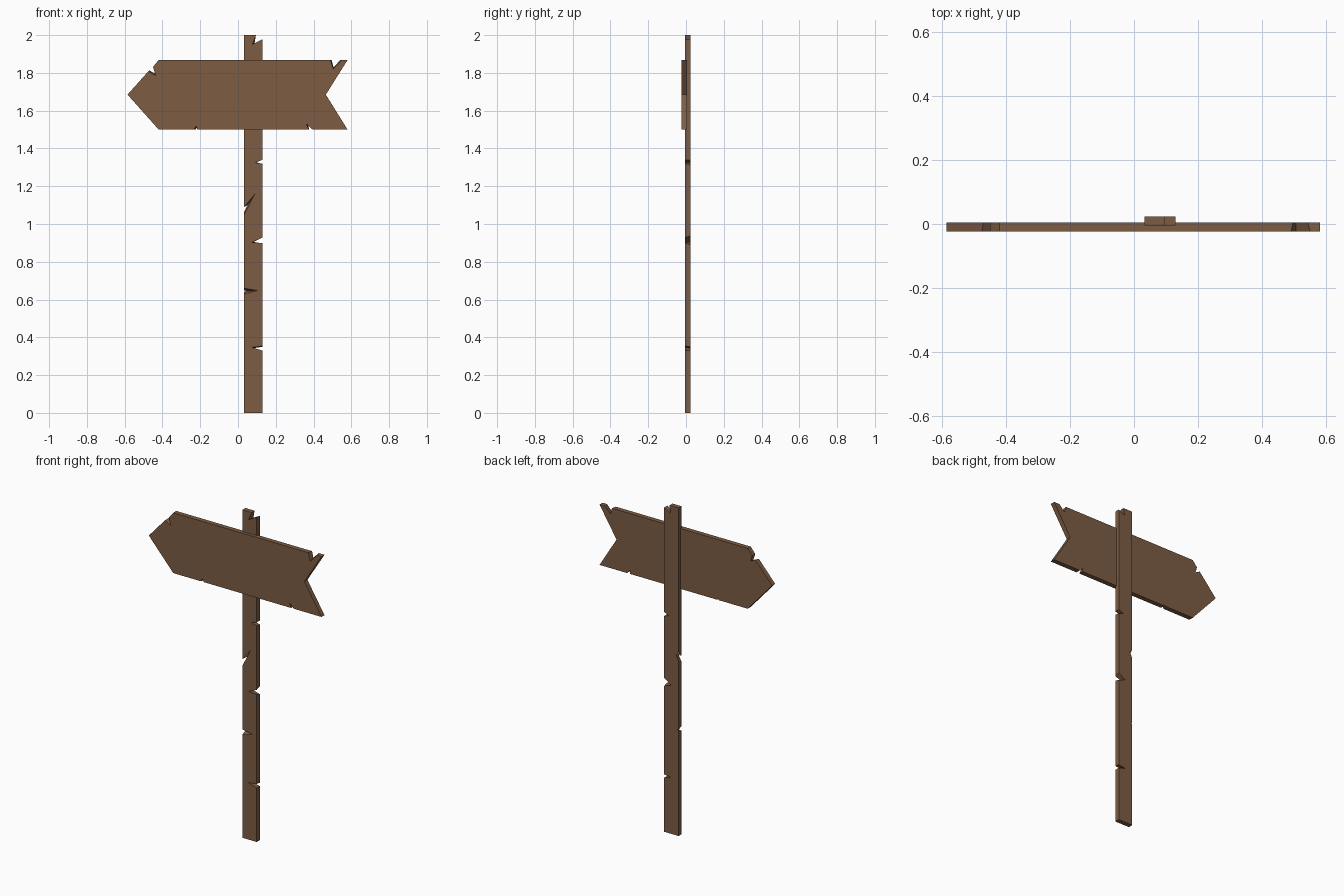
import bpy
import bmesh

cube = bpy.data.objects.get("Cube")
if cube:
    bpy.data.objects.remove(cube, do_unlink=True)

WOOD = (0.205, 0.107, 0.056, 1)
wood = bpy.data.materials.new("weathered_wood")
wood.use_nodes = True
wood.diffuse_color = WOOD
bsdf = wood.node_tree.nodes["Principled BSDF"]
bsdf.inputs["Base Color"].default_value = WOOD
bsdf.inputs["Roughness"].default_value = 0.9


def plank(name, outline, y_front, y_back):
    """Loft a plank; each point is (x, z) or (x, z, back shift x, back shift z)."""
    bm = bmesh.new()
    front, back = [], []
    for x, z, *shift in outline:
        dx, dz = shift or (0, 0)
        front.append(bm.verts.new((x, y_front, z)))
        back.append(bm.verts.new((x + dx, y_back, z + dz)))
    bm.faces.new(front)
    bm.faces.new(back[::-1])
    for i in range(len(front)):
        j = (i + 1) % len(front)
        bm.faces.new((front[j], front[i], back[i], back[j]))
    bmesh.ops.recalc_face_normals(bm, faces=bm.faces)
    mesh = bpy.data.meshes.new(name)
    bm.to_mesh(mesh)
    bm.free()
    mesh.materials.append(wood)
    obj = bpy.data.objects.new(name, mesh)
    bpy.context.collection.objects.link(obj)
    return obj


L, R = 0.033, 0.13

# Upright post with splits along both edges and a broken top corner
post = [
    (L, 0), (R, 0),
    (R, 0.33), (0.073, 0.347, 0.01, -0.004), (R, 0.354, 0, -0.004),
    (R, 0.9, 0, -0.01), (0.072, 0.902, 0.012, 0.004), (R, 0.928, 0, 0.01),
    (R, 1.32, 0, -0.005), (0.09, 1.325, 0.008, 0.002), (R, 1.34),
    (R, 1.978), (0.075, 1.95, 0.012, 0.005), (0.095, 2),
    (L, 2),
    (L, 1.09, 0, 0.03), (0.09, 1.16, -0.04, -0.06), (L, 1.05, 0, 0.015),
    (L, 0.66, 0, -0.012), (0.105, 0.648, -0.06, -0.003), (L, 0.63, 0, 0.012),
]
plank("post", post, -0.005, 0.024)

# Arrow board with a pointed right end, forked left end and chipped edges
board = [
    (-0.585, 1.685), (-0.42, 1.5),
    (-0.235, 1.5, 0.012, 0), (-0.222, 1.52, 0.003, -0.01), (-0.215, 1.5),
    (0.375, 1.5), (0.362, 1.53, 0.012, -0.008), (0.395, 1.5),
    (0.58, 1.5), (0.465, 1.685), (0.58, 1.868),
    (0.55, 1.868, -0.008, 0), (0.505, 1.82, 0, 0.01), (0.49, 1.868, 0.006, 0),
    (-0.42, 1.868), (-0.45, 1.832),
    (-0.436, 1.785, -0.004, 0.012), (-0.475, 1.808, 0.005, 0.005),
]
plank("arrow_board", board, -0.024, 0.005)
